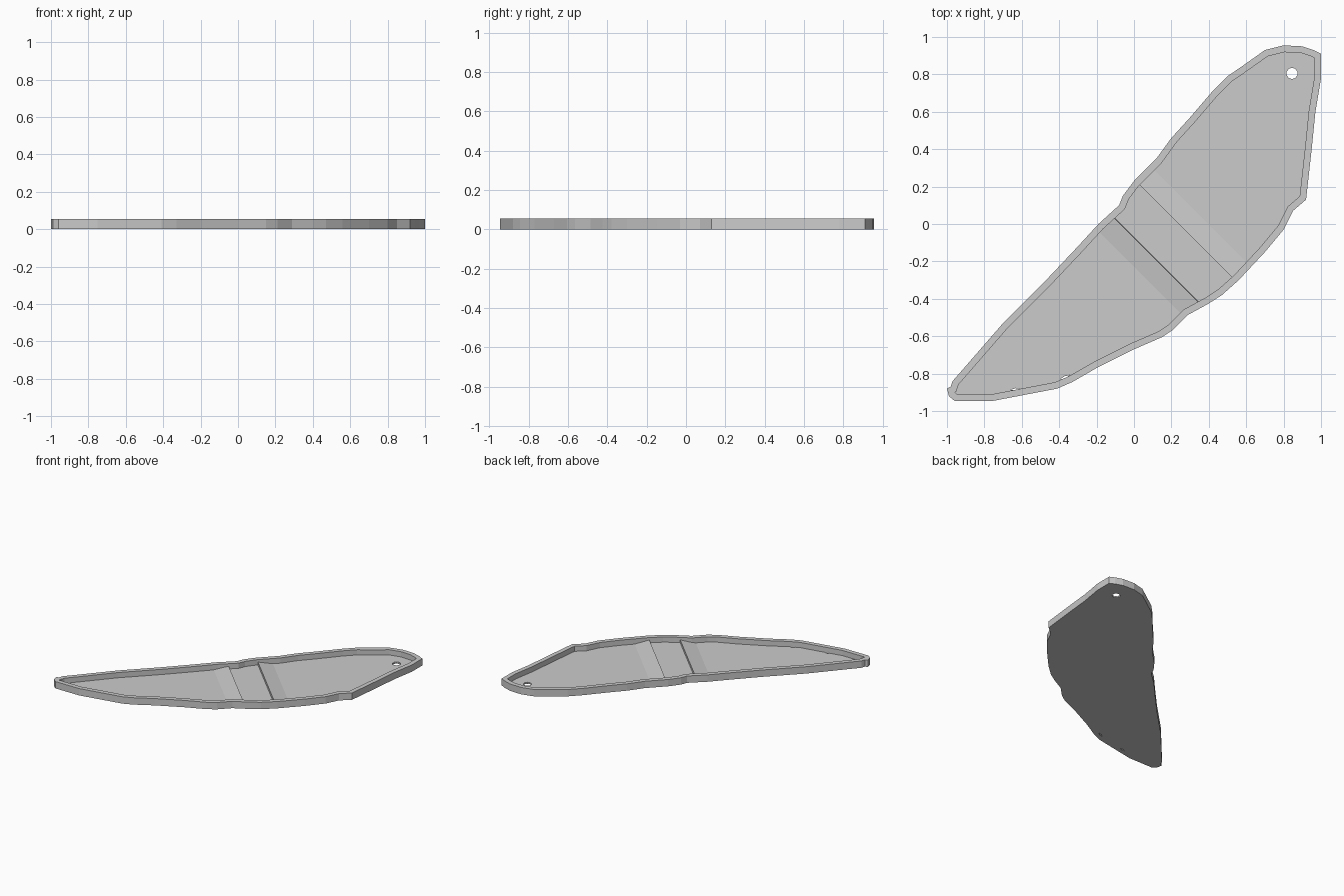
import bpy, bmesh, math
from mathutils import Vector

cube = bpy.data.objects.get("Cube")
if cube:
    bpy.data.objects.remove(cube)

RIM_WIDTH, RIM_TOP, FLOOR, RIDGE = 0.036, 0.055, 0.013, 0.035
RAMP = 0.11                      # length of each ramp
GROOVE_LOW, GROOVE_HIGH = -0.052, 0.17   # groove sides along the diagonal
LIP = 0.001
diagonal = Vector((1, 1, 0)).normalized()

# Outline of the tray, counter-clockwise from the pointed end
outline = [Vector(p) for p in (
    (-1, -.88), (-.99, -.92), (-.96, -.945), (-.75, -.945), (-.41, -.88),
    (-.33, -.845), (-.2, -.77), (0, -.67), (.15, -.605), (.21, -.565),
    (.29, -.485), (.4, -.425), (.47, -.38), (.56, -.3), (.7, -.15),
    (.8, -.03), (.85, .07), (.92, .13), (.95, .4), (.97, .6), (1, .78),
    (1, .91), (.96, .93), (.9, .95), (.8, .955), (.7, .93), (.58, .845),
    (.5, .79), (.42, .71), (.3, .57), (.2, .46), (.12, .35), (0, .23),
    (-.06, .15), (-.08, .1), (-.19, 0), (-.3, -.12), (-.47, -.3),
    (-.7, -.53), (-.9, -.76), (-.97, -.84), (-.98, -.87))]


def inset(points, distance):
    """Move every corner inward along its mitre."""
    result = []
    for i, point in enumerate(points):
        before = (point - points[i - 1]).normalized()
        after = (points[(i + 1) % len(points)] - point).normalized()
        normal_a = Vector((-before.y, before.x))
        normal_b = Vector((-after.y, after.x))
        mitre = (normal_a + normal_b).normalized()
        result.append(point + mitre * distance / max(mitre.dot(normal_a), 0.7))
    return result


def make_object(name, bm):
    mesh = bpy.data.meshes.new(name)
    bm.to_mesh(mesh)
    bm.free()
    obj = bpy.data.objects.new(name, mesh)
    bpy.context.collection.objects.link(obj)
    return obj


def floor_height(along):
    """Floor rises along a ramp to a ridge on each side of the groove."""
    if along < GROOVE_LOW + LIP / 2:
        rise = 1 - (GROOVE_LOW - along) / RAMP
    elif along > GROOVE_HIGH - LIP / 2:
        rise = 1 - (along - GROOVE_HIGH) / RAMP
    else:
        rise = 0
    return FLOOR + (RIDGE - FLOOR) * min(1, max(0, rise))


# Tray body: base, outer wall, rim, inner wall and floor as one shell
bm = bmesh.new()
inner = inset(outline, RIM_WIDTH)
levels = ((outline, 0), (outline, RIM_TOP), (inner, RIM_TOP), (inner, FLOOR))
loops = [[bm.verts.new((p.x, p.y, z)) for p in ring] for ring, z in levels]
for low, high in zip(loops, loops[1:]):
    for i in range(len(low)):
        j = (i + 1) % len(low)
        bm.faces.new((low[i], low[j], high[j], high[i]))
bm.faces.new(loops[0][::-1])
bm.faces.new(loops[-1])

# Crease lines across the tray, then lift the ramps
creases = (GROOVE_LOW - RAMP, GROOVE_LOW, GROOVE_LOW + LIP,
           GROOVE_HIGH - LIP, GROOVE_HIGH, GROOVE_HIGH + RAMP)
for crease in creases:
    bmesh.ops.bisect_plane(bm, geom=bm.verts[:] + bm.edges[:] + bm.faces[:],
                           dist=0.00001, plane_co=diagonal * crease,
                           plane_no=diagonal)
for vert in bm.verts:
    if abs(vert.co.z - FLOOR) < 0.0001:
        vert.co.z = floor_height(vert.co.dot(diagonal))
bmesh.ops.recalc_face_normals(bm, faces=bm.faces[:])
tray = make_object("tray", bm)

material = bpy.data.materials.new("light grey")
material.use_nodes = True
grey = (0.6, 0.6, 0.6, 1)
material.diffuse_color = grey
material.node_tree.nodes["Principled BSDF"].inputs["Base Color"].default_value = grey
tray.data.materials.append(material)


def cut(name, bm):
    """Subtract a cutter from the tray and discard it."""
    cutter = make_object(name, bm)
    cutter.hide_render = True
    modifier = tray.modifiers.new(name, "BOOLEAN")
    modifier.operation = "DIFFERENCE"
    modifier.solver = "EXACT"
    modifier.object = cutter
    bpy.context.view_layer.objects.active = tray
    bpy.ops.object.modifier_apply(modifier=name)
    bpy.data.objects.remove(cutter)


# Round hanging hole at the broad end
bm = bmesh.new()
bmesh.ops.create_cone(bm, cap_ends=True, segments=10, radius1=0.03,
                      radius2=0.03, depth=0.3)
bmesh.ops.translate(bm, verts=bm.verts[:], vec=(0.845, 0.805, 0))
cut("hole_cutter", bm)

# Thin slots through the floor beside the rim
for x, y, length, angle in ((-.635, -.884, .05, 8), (-.37, -.82, .06, 25)):
    bm = bmesh.new()
    bmesh.ops.create_cone(bm, cap_ends=True, segments=4, radius1=0.5,
                          radius2=0.5, depth=0.3)
    bmesh.ops.scale(bm, verts=bm.verts[:], vec=(length, 0.012, 0.2))
    for vert in bm.verts:
        vert.co.rotate(Vector((1, 0, 0)).rotation_difference(
            Vector((math.cos(math.radians(angle)), math.sin(math.radians(angle)), 0))))
        vert.co += Vector((x, y, 0))
    cut("slot_cutter", bm)
